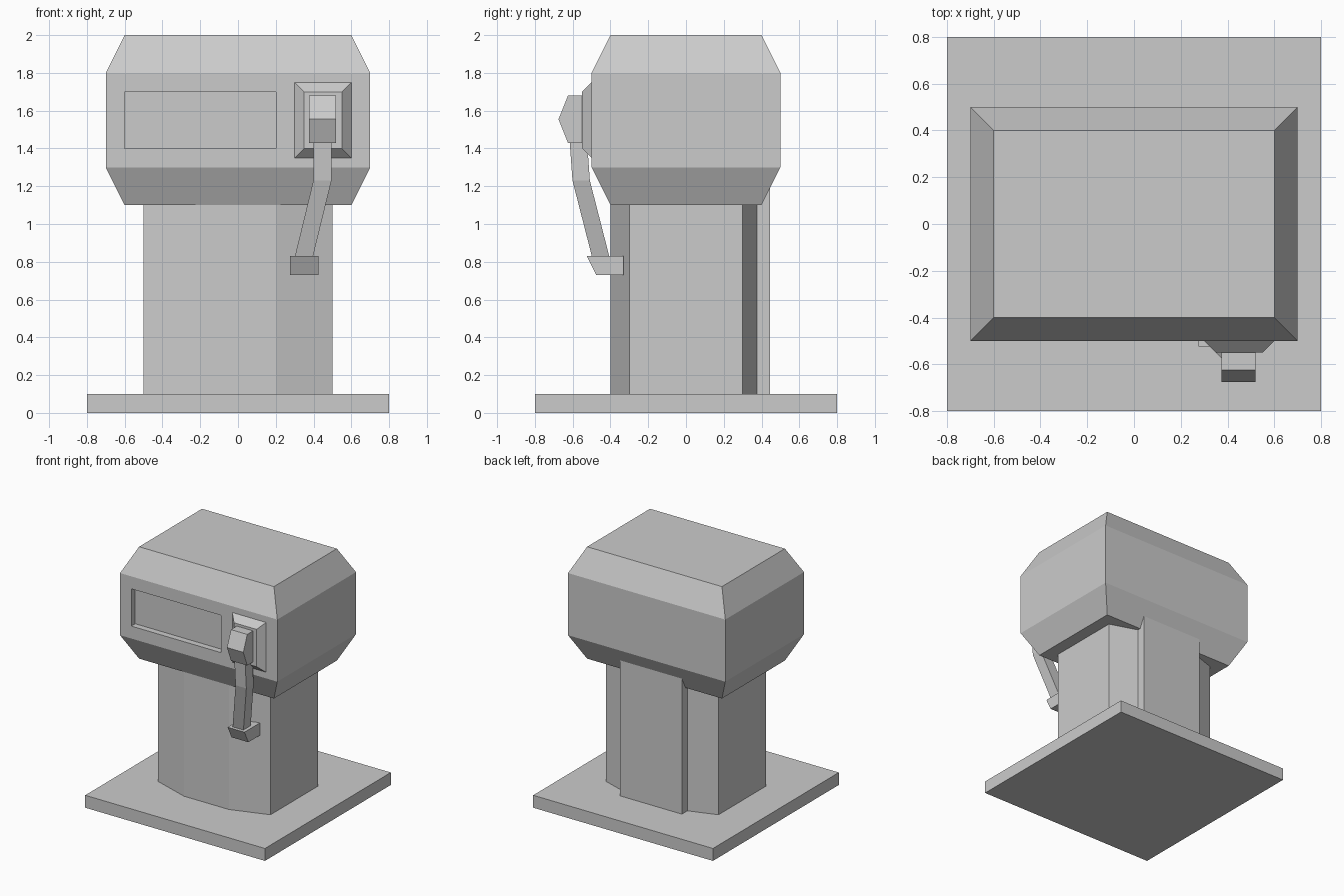
import bpy
import bmesh

cube = bpy.data.objects.get("Cube")
if cube:
    bpy.data.objects.remove(cube, do_unlink=True)

# One flat grey for everything
grey = bpy.data.materials.new("light grey")
grey.use_nodes = True
colour = (0.6, 0.6, 0.6, 1)
grey.diffuse_color = colour
grey.node_tree.nodes["Principled BSDF"].inputs["Base Color"].default_value = colour


def loft(name, rings):
    """Skin a stack of equal-sized point rings and cap both ends."""
    bm = bmesh.new()
    loops = [[bm.verts.new(p) for p in ring] for ring in rings]
    n = len(loops[0])
    for a, b in zip(loops, loops[1:]):
        for i in range(n):
            j = (i + 1) % n
            bm.faces.new((a[i], a[j], b[j], b[i]))
    bm.faces.new(loops[0])
    bm.faces.new(loops[-1])
    bmesh.ops.recalc_face_normals(bm, faces=bm.faces)
    mesh = bpy.data.meshes.new(name)
    bm.to_mesh(mesh)
    bm.free()
    mesh.materials.append(grey)
    obj = bpy.data.objects.new(name, mesh)
    bpy.context.collection.objects.link(obj)
    return obj


def rect(cx, cy, hx, hy, z):
    """Horizontal rectangle around a centre."""
    return [(cx + sx * hx, cy + sy * hy, z)
            for sx, sy in ((-1, -1), (1, -1), (1, 1), (-1, 1))]


def box(name, x0, x1, y0, y1, z0, z1):
    ring = ((x0, y0), (x1, y0), (x1, y1), (x0, y1))
    return loft(name, [[(x, y, z) for x, y in ring] for z in (z0, z1)])


def side_prism(name, x0, x1, profile):
    """Side profile (y, z) pushed along x."""
    return loft(name, [[(x, y, z) for y, z in profile] for x in (x0, x1)])


# Base slab
box("base_plate", -0.8, 0.8, -0.8, 0.8, 0, 0.1)

# Eight-sided column with a raised panel on the back
half = [(0.2, -0.4), (0.5, -0.3), (0.5, 0.3), (0.2, 0.4)]
outline = half + [(-x, y) for x, y in reversed(half)]
loft("column", [[(x, y, z) for x, y in outline] for z in (0.1, 1.1)])
box("back_panel", -0.275, 0.275, 0.3, 0.445, 0.1, 1.22)

# Head with sloped top and bottom rims
head = loft("head", [rect(0, 0, hx, hy, z) for hx, hy, z in
                     ((0.6, 0.4, 1.1), (0.7, 0.5, 1.3),
                      (0.7, 0.5, 1.8), (0.6, 0.4, 2.0))])

# Sunken display window
cutter = box("window_cutter", -0.6, 0.2, -0.6, -0.45, 1.4, 1.7)
cutter.hide_render = True
cut = head.modifiers.new("window", "BOOLEAN")
cut.object = cutter
cut.solver = "EXACT"
bpy.context.view_layer.objects.active = head
bpy.ops.object.modifier_apply(modifier=cut.name)
bpy.data.objects.remove(cutter, do_unlink=True)

# Tapered holder on the front
loft("nozzle_holder", [[(x0, y, z0), (x1, y, z0), (x1, y, z1), (x0, y, z1)]
                       for x0, x1, z0, z1, y in
                       ((0.3, 0.6, 1.35, 1.75, -0.5),
                        (0.35, 0.55, 1.4, 1.7, -0.55))])

# Pointed hose mount
side_prism("hose_mount", 0.375, 0.52,
           [(-0.55, 1.43), (-0.625, 1.43), (-0.675, 1.555),
            (-0.625, 1.68), (-0.55, 1.68)])

# Square hose bending down and back
loft("hose", [rect(cx, cy, 0.048, 0.046, z) for cx, cy, z in
              ((0.447, -0.57, 1.44), (0.447, -0.555, 1.23),
               (0.347, -0.45, 0.82))])

# Hose end block
side_prism("hose_end", 0.275, 0.425,
           [(-0.525, 0.83), (-0.475, 0.73), (-0.33, 0.73), (-0.33, 0.83)])
